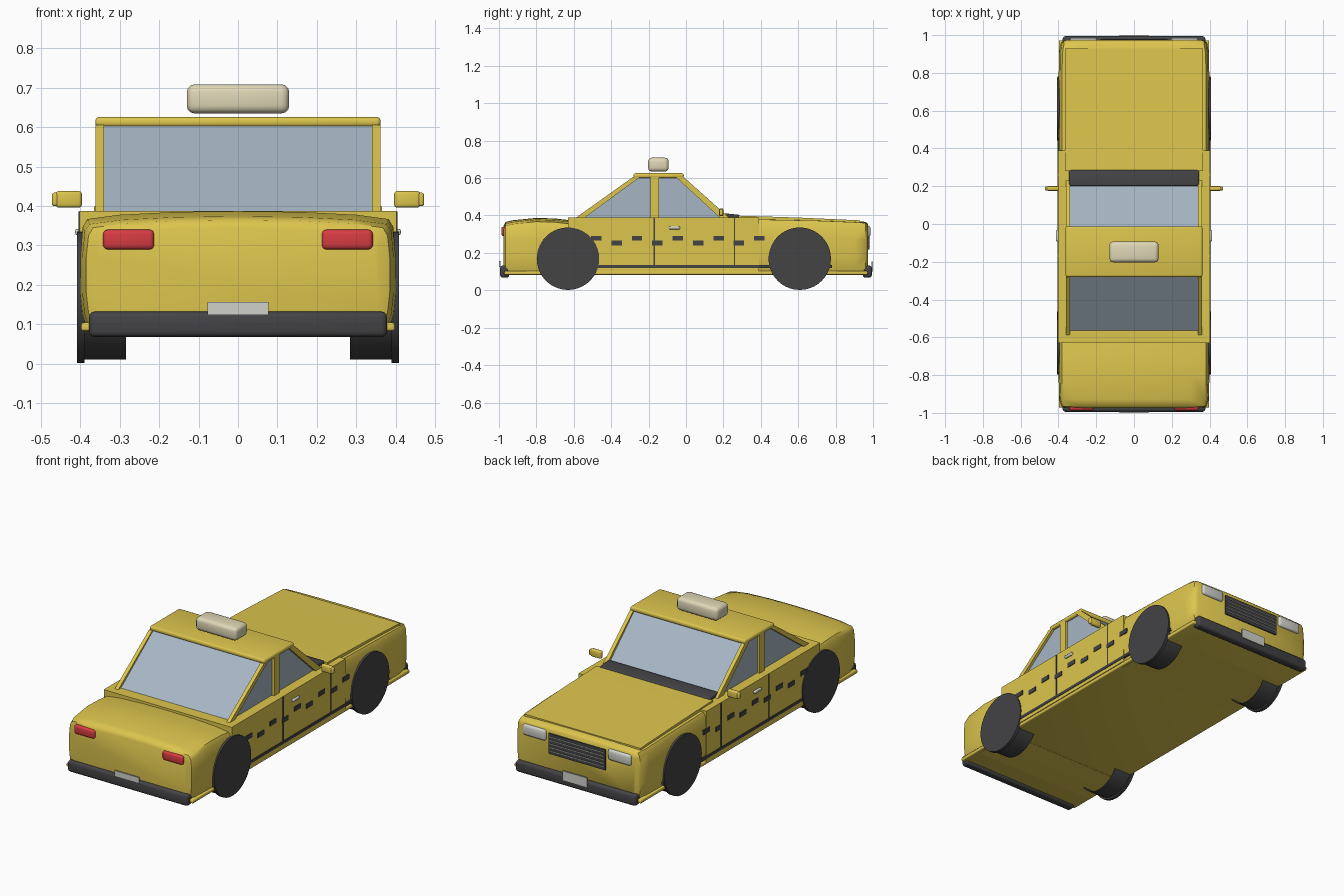
import bpy, bmesh, math
from mathutils import Matrix, Vector

if "Cube" in bpy.data.objects:
    bpy.data.objects.remove(bpy.data.objects["Cube"])


def material(name, rgb):
    m = bpy.data.materials.new(name)
    m.use_nodes = True
    color = (*rgb, 1)
    m.diffuse_color = color
    m.node_tree.nodes["Principled BSDF"].inputs["Base Color"].default_value = color
    return m


YELLOW = material("yellow paint", (0.72, 0.56, 0.075))
GLASS = material("blue grey glass", (0.38, 0.47, 0.55))
BLACK = material("black rubber", (0.057, 0.056, 0.06))
RED = material("red lamp", (0.68, 0.045, 0.055))
CREAM = material("cream sign", (0.74, 0.68, 0.47))
SILVER = material("pale silver", (0.64, 0.64, 0.6))


def finish(name, bm, mat, angle=35):
    bmesh.ops.recalc_face_normals(bm, faces=bm.faces)
    me = bpy.data.meshes.new(name)
    bm.to_mesh(me)
    bm.free()
    me.materials.append(mat)
    ob = bpy.data.objects.new(name, me)
    bpy.context.collection.objects.link(ob)
    bpy.ops.object.select_all(action='DESELECT')
    ob.select_set(True)
    bpy.context.view_layer.objects.active = ob
    bpy.ops.object.shade_smooth_by_angle(angle=math.radians(angle))
    return ob


def box(name, xs, ys, zs, mat, bevel=0.0, tilt=0.0):
    """Box from ranges, optionally rounded and tilted about x."""
    bm = bmesh.new()
    bmesh.ops.create_cube(bm, size=1)
    size = Vector((r[1] - r[0] for r in (xs, ys, zs)))
    center = Vector((sum(r) / 2 for r in (xs, ys, zs)))
    bmesh.ops.scale(bm, vec=size, verts=bm.verts)
    if bevel:
        bmesh.ops.bevel(bm, geom=bm.edges[:], offset=bevel, segments=3,
                        profile=0.5, affect='EDGES')
    bmesh.ops.rotate(bm, matrix=Matrix.Rotation(tilt, 3, 'X'), verts=bm.verts)
    bmesh.ops.translate(bm, vec=center, verts=bm.verts)
    return finish(name, bm, mat)


def both(name, xs, *args, **kw):
    """The same box on the left and right sides."""
    box("left_" + name, xs, *args, **kw)
    box("right_" + name, (-xs[1], -xs[0]), *args, **kw)


def prism(name, profile, xs, mat):
    """Side profile (y, z) extruded along x."""
    bm = bmesh.new()
    rings = [[bm.verts.new((x, y, z)) for y, z in profile] for x in xs]
    n = len(profile)
    for i in range(n):
        j = (i + 1) % n
        bm.faces.new((rings[0][i], rings[0][j], rings[1][j], rings[1][i]))
    for ring in rings:
        bm.faces.new(ring)
    return finish(name, bm, mat, 20)


def loft(name, stations, crown, mat):
    """Bulged car body end; each station is (y, half width, bottom, top)."""
    bm = bmesh.new()
    rings = []
    for y, w, zb, zt in stations:
        half = [(0.95 * w, zb), (0.985 * w, zb + 0.04), (w, 0.18), (w, 0.27),
                (0.985 * w, zt - crown - 0.02), (0.955 * w, zt - crown),
                (0.75 * w, zt - 0.45 * crown), (0.4 * w, zt - 0.1 * crown)]
        pts = half + [(0, zt)] + [(-x, z) for x, z in reversed(half)]
        rings.append([bm.verts.new((x, y, z)) for x, z in pts])
    for a, b in zip(rings, rings[1:]):
        n = len(a)
        for i in range(n):
            j = (i + 1) % n
            bm.faces.new((a[i], a[j], b[j], b[i]))
    for ring in (rings[0], rings[-1]):
        bm.faces.new(ring)
    return finish(name, bm, mat, 50)


def disc(name, x, y, radius, depth, mat, capped=True):
    bm = bmesh.new()
    bmesh.ops.create_cone(bm, cap_ends=capped, segments=40, radius1=radius,
                          radius2=radius, depth=depth)
    bmesh.ops.rotate(bm, matrix=Matrix.Rotation(math.pi / 2, 3, 'Y'), verts=bm.verts)
    bmesh.ops.translate(bm, vec=(x, y, 0.169), verts=bm.verts)
    return finish(name, bm, mat)


# Body shell: boot, doors, bonnet and bottom lip
loft("boot", [(-0.975, 0.36, 0.1, 0.345), (-0.965, 0.385, 0.09, 0.365),
              (-0.93, 0.395, 0.085, 0.374), (-0.8, 0.4, 0.082, 0.387),
              (-0.7, 0.4, 0.082, 0.384), (-0.58, 0.4, 0.082, 0.37)], 0.02, YELLOW)
loft("front_body", [(0.36, 0.4, 0.082, 0.385), (0.7, 0.4, 0.082, 0.378),
                    (0.9, 0.397, 0.085, 0.37), (0.96, 0.387, 0.09, 0.366),
                    (0.973, 0.365, 0.1, 0.355)], 0.006, YELLOW)
box("door_section", (-0.402, 0.402), (-0.63, 0.39), (0.1, 0.388), YELLOW)
box("bottom_lip", (-0.398, 0.398), (-0.972, 0.972), (0.083, 0.104), YELLOW, 0.006)
prism("bonnet_panel", [(0.28, 0.37), (0.28, 0.399), (0.6, 0.389), (0.93, 0.374),
                       (0.93, 0.355)], (-0.365, 0.365), YELLOW)
box("windscreen_cowl", (-0.345, 0.345), (0.2, 0.285), (0.385, 0.408), BLACK, 0.008, -0.1)

# Cabin: glass core, pillars and roof
prism("cabin_glass", [(-0.575, 0.38), (-0.272, 0.606), (-0.025, 0.606), (0.215, 0.38)],
      (-0.346, 0.346), GLASS)
for side, xs in (("left", (0.34, 0.361)), ("right", (-0.361, -0.34))):
    prism(side + "_rear_pillar", [(-0.6, 0.38), (-0.553, 0.38), (-0.245, 0.606),
                                  (-0.283, 0.606)], xs, YELLOW)
    prism(side + "_windscreen_pillar", [(0.19, 0.38), (0.24, 0.38), (-0.013, 0.606),
                                        (-0.055, 0.606)], xs, YELLOW)
    prism(side + "_middle_pillar", [(-0.19, 0.38), (-0.145, 0.38), (-0.145, 0.606),
                                    (-0.19, 0.606)], xs, YELLOW)
box("roof", (-0.362, 0.362), (-0.28, -0.012), (0.6, 0.626), YELLOW, 0.01)
box("roof_sign", (-0.13, 0.13), (-0.203, -0.093), (0.635, 0.709), CREAM, 0.02)

# Wheels
for side, s in (("left", 1), ("right", -1)):
    for end, y in (("rear", -0.631), ("front", 0.608)):
        name = side + "_" + end
        disc(name + "_tyre", s * 0.338, y, 0.158, 0.108, BLACK, False)
        disc(name + "_wheel_face", s * 0.399, y, 0.167, 0.018, BLACK)
        disc(name + "_inner_rim", s * 0.375, y, 0.14, 0.01, SILVER)

# Side details: trim, checker band, door seams, handles and mirrors
both("side_trim", (0.39, 0.405), (-0.47, 0.78), (0.12, 0.136), BLACK)
for i in range(9):
    y = -0.48 + i * 0.109
    z = 0.278 if i % 2 == 0 else 0.253
    both(f"checker_{i + 1}", (0.399, 0.406), (y - 0.028, y + 0.028),
         (z - 0.013, z + 0.013), BLACK)
for i, y in enumerate((-0.17, 0.26)):
    both(f"door_seam_{i + 1}", (0.398, 0.4045), (y - 0.003, y + 0.003), (0.136, 0.386), BLACK)
both("door_handle", (0.398, 0.413), (-0.092, -0.032), (0.326, 0.342), SILVER, 0.005)
both("mirror", (0.396, 0.462), (0.176, 0.2), (0.396, 0.438), YELLOW, 0.008)
both("mirror_edge", (0.455, 0.472), (0.178, 0.198), (0.4, 0.434), YELLOW, 0.006)

# Bumpers and number plates at both ends
for end, s in (("rear", -1), ("front", 1)):
    box(end + "_bumper", (-0.378, 0.378), sorted((s * 0.945, s * 0.994)),
        (0.068, 0.132), BLACK, 0.014)
    box(end + "_number_plate", (-0.077, 0.077), sorted((s * 0.992, s * 1.0)),
        (0.124, 0.157) if s < 0 else (0.1, 0.155), SILVER)

# Lamps and grille
both("tail_lamp", (0.213, 0.342), (-0.987, -0.955), (0.29, 0.34), RED, 0.011)
both("headlamp", (0.195, 0.34), (0.945, 0.986), (0.283, 0.346), SILVER, 0.014)
box("grille", (-0.178, 0.178), (0.96, 0.98), (0.218, 0.334), BLACK)
for i in range(5):
    z = 0.236 + i * 0.02
    box(f"grille_bar_{i + 1}", (-0.172, 0.172), (0.978, 0.983), (z - 0.0015, z + 0.0015), SILVER)
